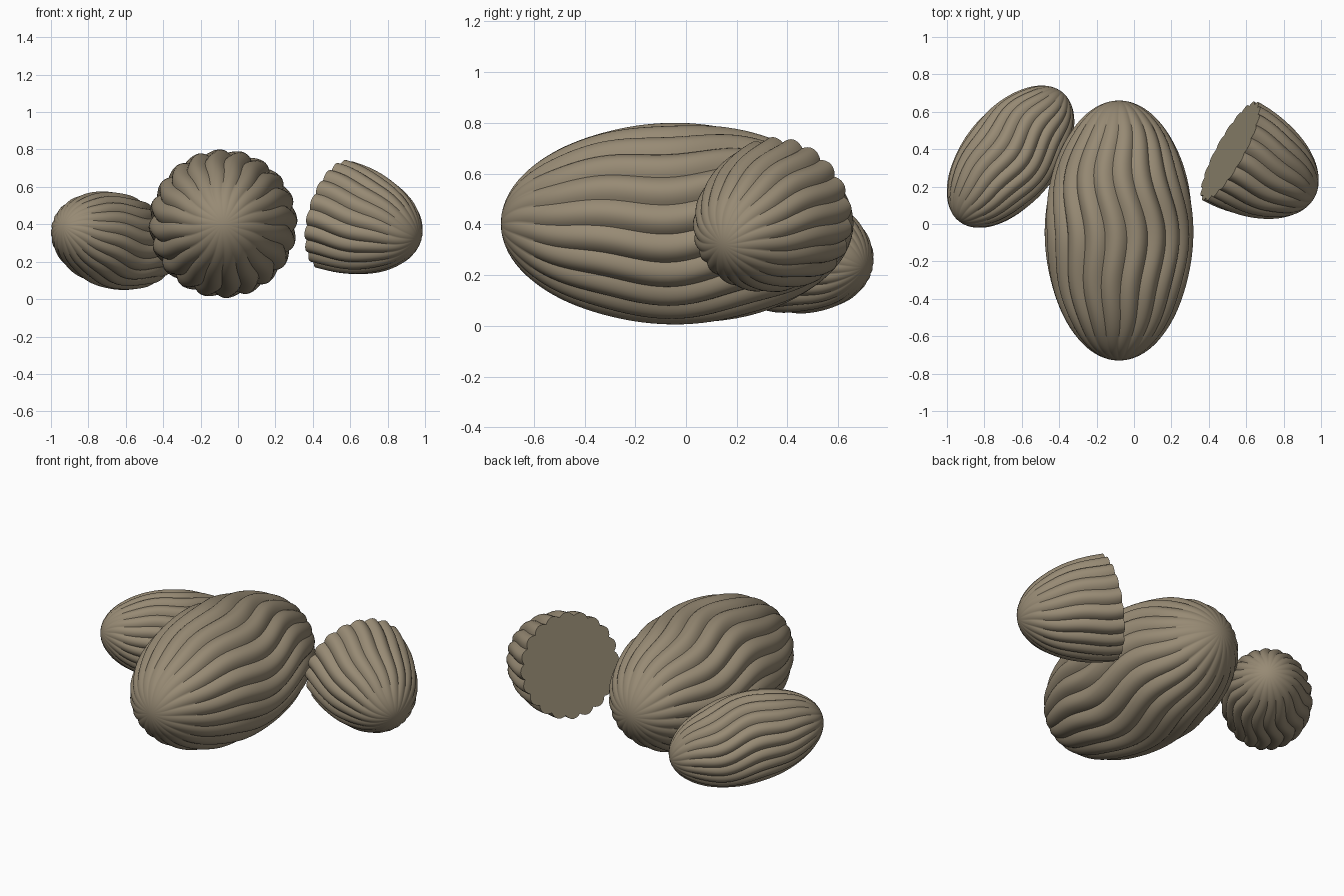
import bpy, bmesh
from math import sin, cos, pi, radians
from mathutils import Vector

cube = bpy.data.objects.get("Cube")
if cube:
    bpy.data.objects.remove(cube, do_unlink=True)


def material(name, rgb):
    mat = bpy.data.materials.new(name)
    mat.use_nodes = True
    color = (*rgb, 1)
    mat.diffuse_color = color
    bsdf = mat.node_tree.nodes["Principled BSDF"]
    bsdf.inputs["Base Color"].default_value = color
    bsdf.inputs["Roughness"].default_value = 0.8
    return mat


shell = material("husk brown", (0.31, 0.255, 0.175))
flesh = material("cut face brown", (0.27, 0.23, 0.155))

RIBS, STEPS, RINGS = 20, 10, 64


def rib_point(theta, t, length, radius):
    """Point on a ribbed ellipsoid; t runs from 0 to pi between its tips."""
    wobble = (0.09 * sin(3.2 * t + 0.6) + 0.05 * sin(7 * t)) * sin(t)
    lobe = abs(sin(RIBS * theta / 2)) ** 0.9
    r = radius * sin(t) * (1 - 0.07 * (1 - lobe) * sin(t) ** 0.5)
    a = theta + wobble
    return Vector((r * cos(a), r * sin(a), length * cos(t)))


def pod(name, center, axis, length, radius, half=False):
    """Ribbed pod whose tip points along axis; half pods are capped flat."""
    bm = bmesh.new()
    end = pi / 2 if half else pi
    count = RIBS * STEPS
    rings = []
    last = RINGS if half else RINGS - 1
    for i in range(1, last + 1):
        t = end * i / RINGS
        rings.append([bm.verts.new(rib_point(2 * pi * j / count, t, length, radius))
                      for j in range(count)])
    for a, b in zip(rings, rings[1:]):
        for j in range(count):
            k = (j + 1) % count
            bm.faces.new((a[j], b[j], b[k], a[k]))
    # Tips, or the flat cut
    tip = bm.verts.new((0, 0, length))
    for j in range(count):
        bm.faces.new((tip, rings[0][j], rings[0][(j + 1) % count]))
    if half:
        cut = bm.faces.new(list(reversed(rings[-1])))
        cut.material_index = 1
    else:
        tail = bm.verts.new((0, 0, -length))
        for j in range(count):
            bm.faces.new((tail, rings[-1][(j + 1) % count], rings[-1][j]))
    bmesh.ops.recalc_face_normals(bm, faces=bm.faces)
    mesh = bpy.data.meshes.new(name)
    bm.to_mesh(mesh)
    bm.free()
    mesh.materials.append(shell)
    mesh.materials.append(flesh)
    obj = bpy.data.objects.new(name, mesh)
    bpy.context.collection.objects.link(obj)
    obj.location = center
    obj.rotation_euler = Vector(axis).to_track_quat('Z', 'Y').to_euler()
    bpy.ops.object.select_all(action='DESELECT')
    obj.select_set(True)
    bpy.context.view_layer.objects.active = obj
    bpy.ops.object.shade_smooth_by_angle(angle=radians(50))
    return obj


pod("large_pod", (-0.08, -0.035, 0.403), (0, -1, 0), 0.695, 0.398)
pod("small_pod", (-0.66, 0.36, 0.312), (-0.615, -0.768, 0.18), 0.447, 0.256)
pod("half_pod", (0.515, 0.39, 0.452), (0.85, -0.47, -0.25), 0.525, 0.302, half=True)
